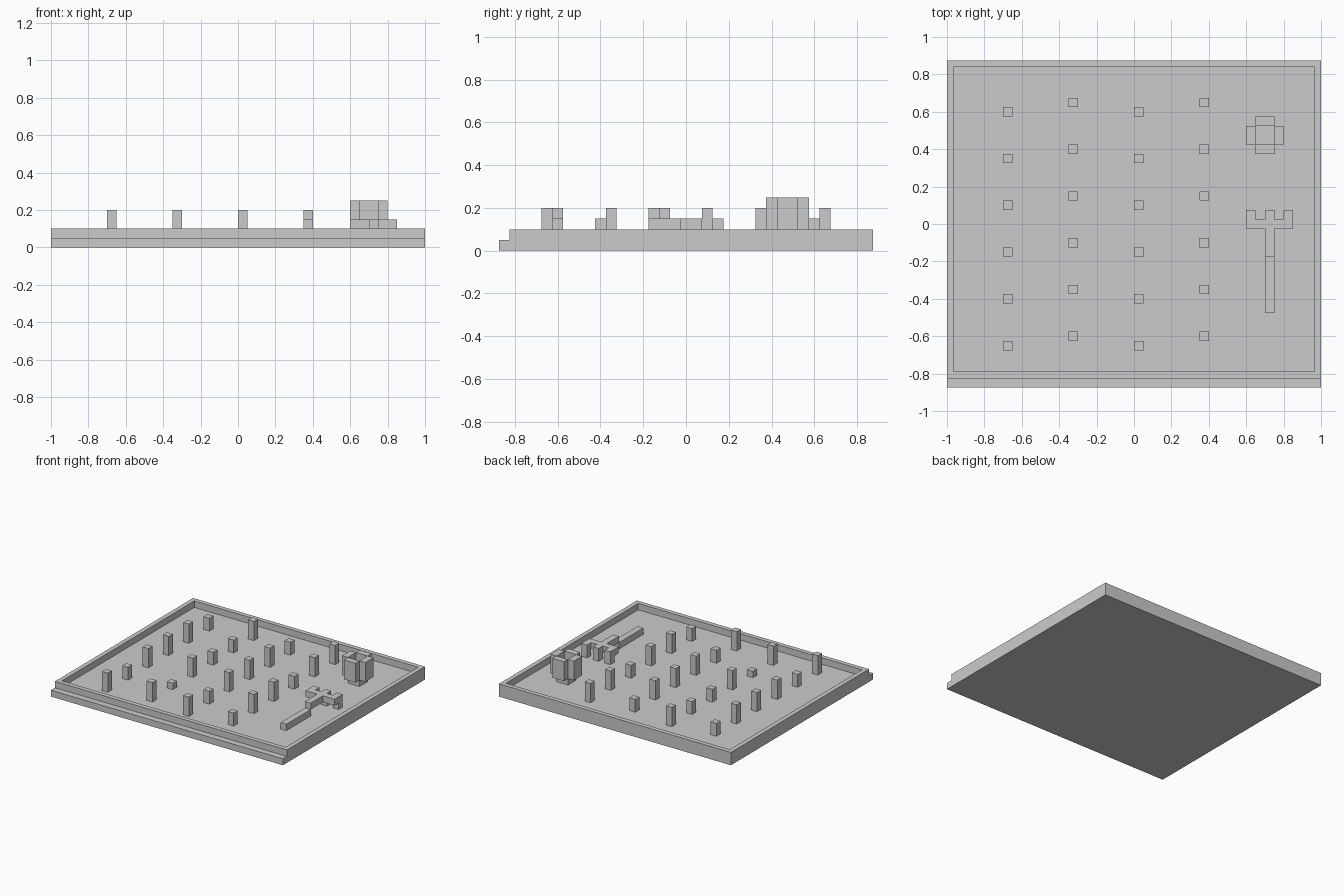
import bpy
import bmesh
from mathutils import Vector

cube = bpy.data.objects.get("Cube")
if cube:
    bpy.data.objects.remove(cube, do_unlink=True)

U = 0.05          # block size; the soil lies one block above the ground

grey = bpy.data.materials.new("plain_grey")
grey.use_nodes = True
grey.diffuse_color = (0.6, 0.6, 0.6, 1)
grey.node_tree.nodes["Principled BSDF"].inputs["Base Color"].default_value = grey.diffuse_color


def finish(name, bm):
    bmesh.ops.recalc_face_normals(bm, faces=bm.faces)
    mesh = bpy.data.meshes.new(name)
    bm.to_mesh(mesh)
    bm.free()
    mesh.materials.append(grey)
    obj = bpy.data.objects.new(name, mesh)
    bpy.context.collection.objects.link(obj)
    return obj


def box(name, x, y, z):
    """Box between the (low, high) pairs given for each axis."""
    bm = bmesh.new()
    bmesh.ops.create_cube(bm, size=1)
    size = Vector((x[1] - x[0], y[1] - y[0], z[1] - z[0]))
    mid = Vector((sum(x), sum(y), sum(z))) / 2
    for v in bm.verts:
        v.co = v.co * size + mid
    return finish(name, bm)


# Tray: stepped side profile swept across, then the top sunk inside a rim
bm = bmesh.new()
profile = [(-0.875, 0), (0.875, 0), (0.875, 2 * U), (-0.825, 2 * U), (-0.825, U), (-0.875, U)]
side = bm.faces.new([bm.verts.new((-1, y, z)) for y, z in profile])
swept = bmesh.ops.extrude_face_region(bm, geom=[side])["geom"]
bmesh.ops.translate(bm, vec=(2, 0, 0), verts=[e for e in swept if isinstance(e, bmesh.types.BMVert)])
side_faces = list(bm.faces)
if side not in side_faces or len(side_faces) < len(profile) + 2:
    bm.faces.new([v for v in sorted(bm.verts, key=lambda v: v.index) if v.co.x < 0])
bmesh.ops.recalc_face_normals(bm, faces=bm.faces)
top = max(bm.faces, key=lambda f: f.calc_center_median().z)
bmesh.ops.inset_individual(bm, faces=[top], thickness=U)
soil = bmesh.ops.extrude_discrete_faces(bm, faces=[top])["faces"][0]
bmesh.ops.translate(bm, vec=(0, 0, -U), verts=soil.verts)
finish("garden_tray", bm)

# Sprouts: staggered columns, heights in blocks from back to front
columns = ["233323", "322313", "233323", "332332"]
for c, heights in enumerate(columns):
    x = -0.7 + 0.35 * c
    for r, h in enumerate(heights):
        y = 0.575 + U * (c % 2) - 0.25 * r
        box(f"sprout_{c + 1}_{r + 1}", (x, x + U), (y, y + U), (U, U + int(h) * U))

# Bucket: square foot with four upright walls standing around its top
bx, by = 0.7, 0.475
box("bucket_base", (bx - U, bx + U), (by - U, by + U), (U, 2 * U))
for s, a, b in ((-1, "right", "front"), (1, "left", "back")):
    span = sorted((s * U, s * 2 * U))
    box(f"bucket_wall_{a}", (bx + span[0], bx + span[1]), (by - U, by + U), (2 * U, 5 * U))
    box(f"bucket_wall_{b}", (bx - U, bx + U), (by + span[0], by + span[1]), (2 * U, 5 * U))

# Rake: low handle end, raised handle, crossbar and three downward teeth
box("rake_handle_end", (0.7, 0.75), (-0.475, -0.175), (U, 2 * U))
box("rake_handle", (0.7, 0.75), (-0.175, -0.025), (2 * U, 3 * U))
box("rake_crossbar", (0.6, 0.85), (-0.025, 0.025), (2 * U, 3 * U))
for i in range(3):
    x = 0.6 + 2 * U * i
    box(f"rake_tooth_{i + 1}", (x, x + U), (0.025, 0.075), (U, 3 * U))
